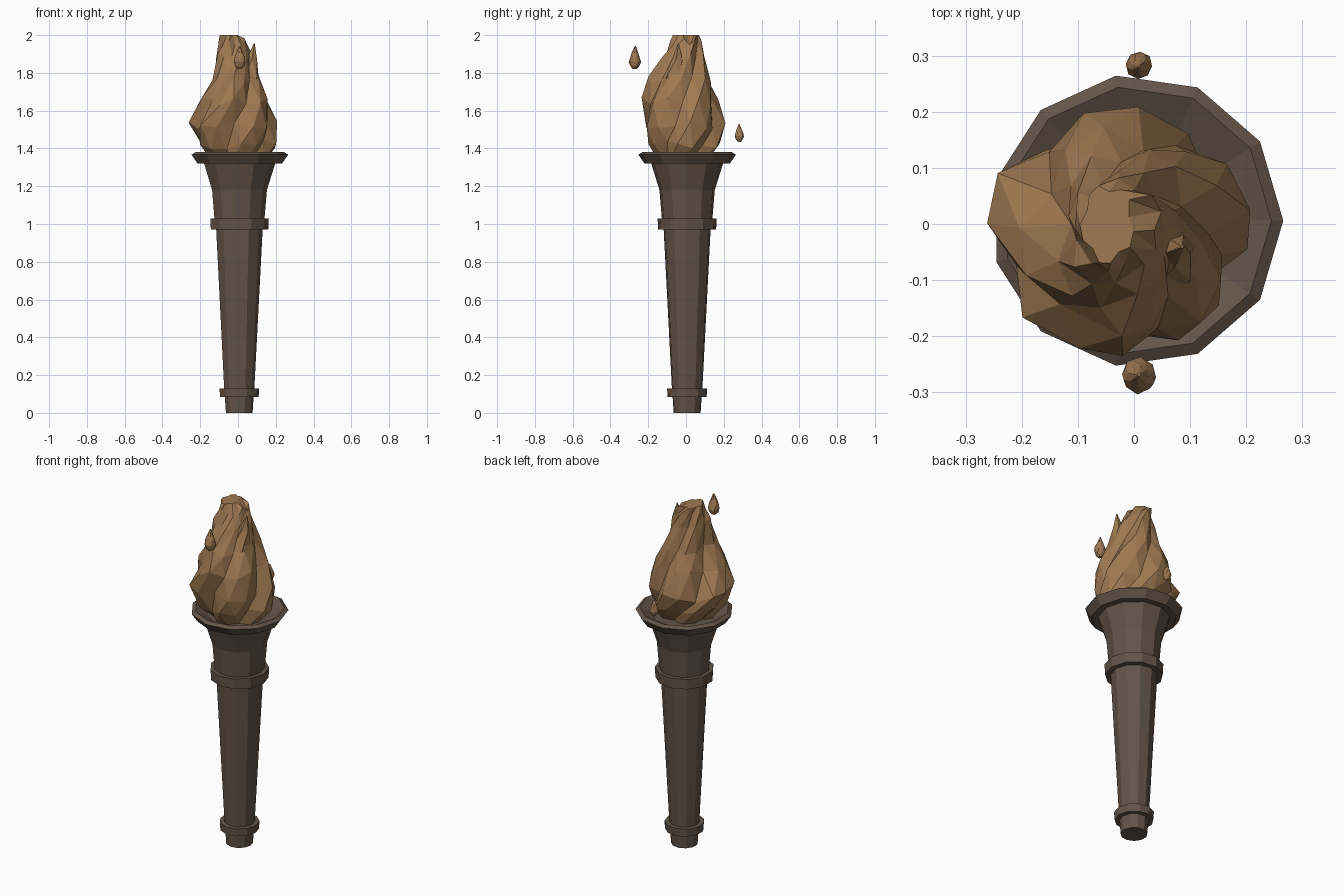
import bpy, bmesh, random
from math import sin, cos, pi, radians

random.seed(4)
default = bpy.data.objects.get("Cube")
if default:
    bpy.data.objects.remove(default, do_unlink=True)


def material(name, rgb):
    m = bpy.data.materials.new(name)
    m.use_nodes = True
    m.diffuse_color = (*rgb, 1)
    m.node_tree.nodes["Principled BSDF"].inputs["Base Color"].default_value = (*rgb, 1)
    return m


WOOD = material("dark brown wood", (0.125, 0.089, 0.065))
FLAME = material("amber brown flame", (0.352, 0.195, 0.085))


def loft(name, rings, mat, triangles=False):
    """Skin a stack of equal-sized point rings and cap both ends."""
    bm = bmesh.new()
    rows = [[bm.verts.new(p) for p in ring] for ring in rings]
    n = len(rows[0])
    for low, high in zip(rows, rows[1:]):
        for i in range(n):
            j = (i + 1) % n
            bm.faces.new((low[i], low[j], high[j], high[i]))
    bm.faces.new(rows[0][::-1])
    bm.faces.new(rows[-1])
    if triangles:
        bmesh.ops.triangulate(bm, faces=bm.faces[:])
    bmesh.ops.recalc_face_normals(bm, faces=bm.faces[:])
    mesh = bpy.data.meshes.new(name)
    bm.to_mesh(mesh)
    bm.free()
    mesh.materials.append(mat)
    obj = bpy.data.objects.new(name, mesh)
    bpy.context.collection.objects.link(obj)


def circle(r, z, sides, x=0.0, y=0.0, turn=0.0, rough=0.0):
    ring = []
    for i in range(sides):
        a = turn + 2 * pi * i / sides
        s = r * random.uniform(1 - rough, 1 + rough)
        ring.append((x + s * cos(a), y + s * sin(a), z))
    return ring


def lathe(name, profile):
    loft(name, [circle(r, z, 11, 0.005, 0.006) for r, z in profile], WOOD)


# Handle, from the foot to the bowl
lathe("foot", [(0.072, 0), (0.078, 0.09)])
lathe("lower_collar", [(0.104, 0.083), (0.107, 0.128), (0.085, 0.128)])
lathe("handle", [(0.081, 0.12), (0.126, 0.98)])
lathe("upper_collar", [(0.155, 0.97), (0.158, 1.03), (0.134, 1.03)])
lathe("bowl", [(0.135, 1.025), (0.148, 1.18), (0.192, 1.32), (0.228, 1.32),
               (0.261, 1.367), (0.24, 1.38), (0.17, 1.345)])

# Flame body: each level is a height and its x and y limits
LEVELS = [(1.34, -.14, .15, -.15, .13), (1.42, -.215, .2, -.195, .18),
          (1.52, -.262, .203, -.225, .205), (1.65, -.2, .165, -.235, .17),
          (1.77, -.135, .115, -.195, .14), (1.88, -.12, .08, -.125, .095),
          (1.965, -.105, .05, -.085, .08), (2.0, -.095, .0, -.07, .07)]
LOBE = (1.03, 1.0, 0.83)       # rounded tongue followed by a sharp groove
COUNT = 5 * len(LOBE)
rings = []
for level, (z, x0, x1, y0, y1) in enumerate(LEVELS):
    ring = []
    inner = 0 < level < len(LEVELS) - 1
    for i in range(COUNT):
        a = 2 * pi * i / COUNT + radians(41 + 20 * level)
        r = LOBE[i % len(LOBE)]
        dz = random.uniform(-0.025, 0.025) if inner else 0
        ring.append(((x0 + x1) / 2 + r * cos(a) * (x1 - x0) / 2,
                     (y0 + y1) / 2 + r * sin(a) * (y1 - y0) / 2, z + dz))
    rings.append(ring)
loft("flame", rings, FLAME, True)

# Side tongue that curls off the flame and ends in a point
TONGUE = [(.04, -.07, 1.62, .07), (.06, -.065, 1.78, .055),
          (.072, -.045, 1.87, .03), (.086, -.04, 1.955, .003)]
loft("side_tongue", [circle(r, z, 5, x, y, 0.5 * k)
                     for k, (x, y, z, r) in enumerate(TONGUE)], FLAME, True)


# Embers: small rough teardrops floating beside the flame
def ember(name, y, bottom, height, radius, lean):
    shape = [(0.3, 0), (0.8, 0.12), (1.0, 0.3), (0.88, 0.5), (0.55, 0.72), (0.1, 1)]
    drop = [circle(radius * r, bottom + height * t, 8, 0.009, y + lean * t,
                   0.35 * k, 0.1) for k, (r, t) in enumerate(shape)]
    loft(name, drop, FLAME, True)


ember("front_ember", -0.272, 1.82, 0.122, 0.031, 0.004)
ember("back_ember", 0.284, 1.435, 0.095, 0.023, -0.003)
